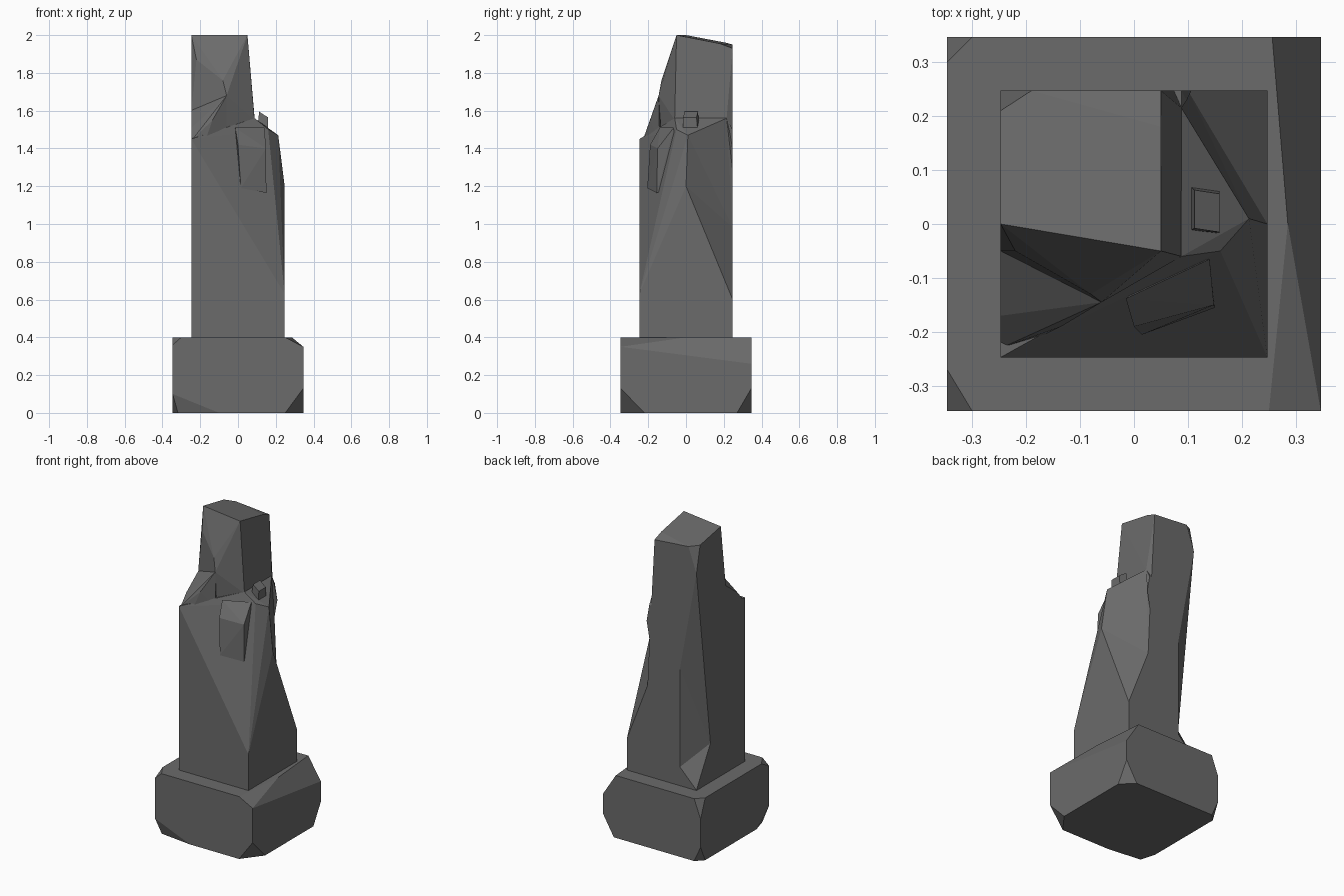
import bpy, bmesh
from mathutils import Vector

if "Cube" in bpy.data.objects:
    bpy.data.objects.remove(bpy.data.objects["Cube"])

stone = bpy.data.materials.new("dark_stone")
stone.diffuse_color = (0.145, 0.145, 0.145, 1)
stone.use_nodes = True
stone.node_tree.nodes["Principled BSDF"].inputs["Base Color"].default_value = stone.diffuse_color


def finish(bm, name):
    bmesh.ops.recalc_face_normals(bm, faces=bm.faces)
    mesh = bpy.data.meshes.new(name)
    bm.to_mesh(mesh)
    bm.free()
    mesh.materials.append(stone)
    obj = bpy.data.objects.new(name, mesh)
    bpy.context.collection.objects.link(obj)
    return obj


def hull(name, points):
    """Faceted convex stone piece around a few corner points."""
    bm = bmesh.new()
    for p in points:
        bm.verts.new(p)
    res = bmesh.ops.convex_hull(bm, input=bm.verts)
    junk = [v for v in res["geom_interior"] if isinstance(v, bmesh.types.BMVert)]
    bmesh.ops.delete(bm, geom=junk, context="VERTS")
    bmesh.ops.dissolve_limit(bm, angle_limit=0.02, verts=bm.verts, edges=bm.edges)
    return finish(bm, name)


def chip(bm, a, b, c, centre):
    """Slice away the stone outside the plane through a, b, c."""
    a, b, c = Vector(a), Vector(b), Vector(c)
    n = (b - a).cross(c - a).normalized()
    if n.dot(a - centre) < 0:
        n = -n
    res = bmesh.ops.bisect_plane(bm, geom=bm.verts[:] + bm.edges[:] + bm.faces[:],
                                 plane_co=a, plane_no=n, clear_outer=True)
    cut = [e for e in res["geom_cut"] if isinstance(e, bmesh.types.BMEdge)]
    bmesh.ops.holes_fill(bm, edges=cut)


def combine(target, part, operation):
    """Fuse or carve one piece with another, then drop the helper."""
    mod = target.modifiers.new("combine", "BOOLEAN")
    mod.operation = operation
    mod.solver = "EXACT"
    mod.object = part
    bpy.context.view_layer.objects.active = target
    bpy.ops.object.modifier_apply(modifier="combine")
    bpy.data.objects.remove(part)


# Plinth block with broken corners
H = 0.346
bm = bmesh.new()
bmesh.ops.create_cube(bm, size=1)
for v in bm.verts:
    v.co = (v.co.x * 2 * H, v.co.y * 2 * H, (v.co.z + 0.5) * 0.4)
centre = Vector((0, 0, 0.2))
for tri in [
    ((0.25, -H, 0.4), (0.285, 0, 0.4), (H, -H, 0.35)),
    ((0.285, 0, 0.4), (H, -H, 0.35), (H, H, 0.26)),
    ((-H, 0.30, 0.4), (-0.30, H, 0.4), (-H, H, 0.28)),
    ((-H, -0.27, 0.4), (-0.30, -H, 0.4), (-H, -H, 0.36)),
    ((H, -H, 0.13), (0.25, -H, 0), (H, -0.22, 0)),
    ((H, H, 0.13), (H, 0.27, 0), (0.27, H, 0)),
    ((-H, H, 0.1), (-0.30, H, 0), (-H, 0.30, 0)),
    ((-H, -H, 0.1), (-0.31, -H, 0), (-H, -0.22, 0)),
    ((-H, -H, 0.1), (-0.10, -H, 0), (-0.31, -0.32, 0)),
]:
    chip(bm, *tri, centre)
finish(bm, "plinth")

# Lower shaft with the sloping break
S = 0.247
shaft = hull("shaft", [
    (-S, -S, 0.4), (S, -S, 0.4), (S, S, 0.4), (-S, S, 0.4),
    (S, -S, 0.63), (S, S, 0.6), (S, 0, 1.2), (0.213, 0.01, 1.47),
    (0.16, -0.05, 1.5), (0.088, -0.06, 1.56), (0.088, 0.215, 1.56), (0.088, S, 1.5),
    (-S, -S, 1.45), (-S, S, 1.5)])

# Hollow flake lost from the back right edge
combine(shaft, hull("back_right_cutter", [
    (S, 0, 1.2), (S, S, 0.6), (0.10, S, 0.98), (0.086, S, 1.28),
    (0.088, 0.215, 1.56), (0.213, 0.01, 1.47), (0.5, 0.5, 1.0), (0.5, 0.5, 1.5)]), "DIFFERENCE")

# Standing remnant of the upper shaft
combine(shaft, hull("upper_shaft", [
    (-S, 0, 2), (0.05, -0.05, 2), (0.05, 0.18, 1.955), (0.05, S, 1.93),
    (-0.19, S, 1.95), (-S, 0.21, 1.96), (-S, S, 1.79),
    (-0.22, -0.05, 1.87), (-0.08, -0.13, 1.76), (-0.06, -0.145, 1.68), (-S, -0.05, 1.6),
    (0.088, -0.06, 1.55), (0.088, 0.215, 1.56), (0.086, S, 1.28),
    (-S, S, 1.28), (-S, -0.05, 1.4), (-0.06, -0.13, 1.46)]), "UNION")

# Broken step at the front left
combine(shaft, hull("broken_step", [
    (-S, -0.045, 1.605), (-0.06, -0.145, 1.68), (-S, -0.17, 1.51), (-0.135, -0.19, 1.55),
    (-0.165, -0.205, 1.465), (-S, -0.23, 1.44), (-0.06, -0.14, 1.44), (-S, -0.045, 1.4)]), "UNION")

# Long notch in the back left edge
combine(shaft, hull("back_left_cutter", [
    (-S, S, 1.79), (-S, S, 0.402), (-0.13, S, 0.52), (-0.13, S, 1.15), (-S, 0.105, 0.65),
    (-0.4, 0.4, 1.79), (-0.4, 0.4, 0.402)]), "DIFFERENCE")

# Loose slab protruding from the front
hull("front_slab", [
    (-0.015, -0.138, 1.51), (0.14, -0.065, 1.51), (0, -0.19, 1.42), (0.148, -0.15, 1.4),
    (0.015, -0.205, 1.19), (0.15, -0.155, 1.165), (0.03, -0.1, 1.2), (0.13, -0.06, 1.2)])

# Small stone fragment on the ledge
hull("ledge_fragment", [
    (0.112, 0.063, 1.595), (0.112, -0.008, 1.595), (0.158, -0.015, 1.565), (0.158, 0.056, 1.565),
    (0.104, 0.07, 1.52), (0.104, -0.012, 1.52), (0.158, -0.018, 1.485), (0.158, 0.062, 1.485)])
